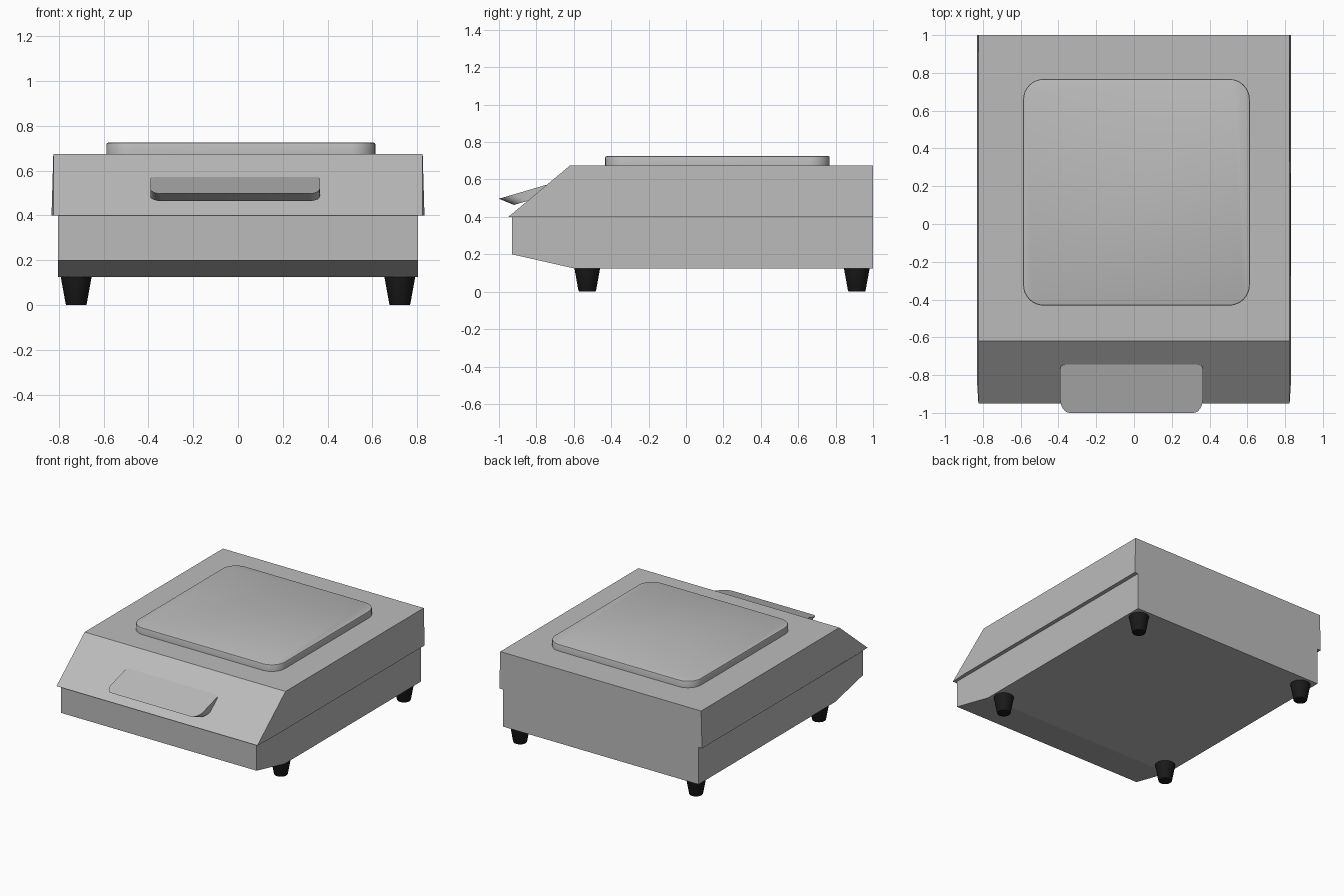
import bpy, bmesh, math
from mathutils import Matrix

cube = bpy.data.objects.get("Cube")
if cube:
    bpy.data.objects.remove(cube, do_unlink=True)


def material(name, rgb):
    m = bpy.data.materials.new(name)
    m.use_nodes = True
    m.diffuse_color = (*rgb, 1)
    m.node_tree.nodes["Principled BSDF"].inputs["Base Color"].default_value = (*rgb, 1)
    return m


GREY = material("grey_casing", (0.5, 0.5, 0.5))
BLACK = material("black_rubber", (0.01, 0.01, 0.01))


def finish(name, bm, mat, smooth=False):
    bmesh.ops.recalc_face_normals(bm, faces=bm.faces[:])
    mesh = bpy.data.meshes.new(name)
    bm.to_mesh(mesh)
    bm.free()
    mesh.materials.append(mat)
    ob = bpy.data.objects.new(name, mesh)
    bpy.context.collection.objects.link(ob)
    if smooth:
        bpy.ops.object.select_all(action="DESELECT")
        ob.select_set(True)
        bpy.context.view_layer.objects.active = ob
        bpy.ops.object.shade_smooth_by_angle(angle=math.radians(35))
    return ob


def side_prism(profile, centre=0.0):
    """Span a side profile of (half width, y, z) points across x."""
    bm = bmesh.new()
    left, right = [[bm.verts.new((centre + s * w, y, z)) for w, y, z in profile]
                   for s in (1, -1)]
    bm.faces.new(left)
    bm.faces.new(right[::-1])
    for i in range(len(profile)):
        j = (i + 1) % len(profile)
        bm.faces.new((left[i], right[i], right[j], left[j]))
    return bm


# Lower casing with a raised front underside
W = 0.803
finish("lower_casing", side_prism([
    (W, 1, 0.125), (W, 1, 0.4), (W, -0.93, 0.4),
    (W, -0.93, 0.2), (W, -0.6, 0.125)]), GREY)

# Upper cover: overhanging, slightly flared sides and sloping front
finish("upper_cover", side_prism([
    (0.832, 1, 0.4), (0.824, 1, 0.675), (0.824, -0.62, 0.675),
    (0.824, -0.95, 0.4), (0.832, -0.82, 0.4)]), GREY)

# Weighing plate with rounded corners and softened rim
bm = bmesh.new()
bmesh.ops.create_cube(bm, size=1, matrix=Matrix.Translation((0.013, 0.168, 0.695))
                      @ Matrix.Diagonal((1.2, 1.2, 0.06, 1)))
upright = [e for e in bm.edges if abs(e.verts[0].co.z - e.verts[1].co.z) > 0.01]
bmesh.ops.bevel(bm, geom=upright, offset=0.11, segments=8, profile=0.5, affect="EDGES")
rim = [e for e in bm.edges if all(v.co.z > 0.72 for v in e.verts)]
bmesh.ops.bevel(bm, geom=rim, offset=0.008, segments=2, profile=0.5, affect="EDGES")
finish("weighing_plate", bm, GREY, True)

# Tilted control panel emerging from the sloping front
H = 0.378
bm = side_prism([(H, -0.745, 0.572), (H, -1, 0.497), (H, -0.92, 0.464),
                 (H, -0.72, 0.522)], -0.013)
bm.edges.ensure_lookup_table()


def corner_edges(y_min, y_max):
    return [e for e in bm.edges
            if abs(e.verts[0].co.x - e.verts[1].co.x) < 0.001
            and all(y_min < v.co.y < y_max for v in e.verts)]


bmesh.ops.bevel(bm, geom=corner_edges(-1.1, -0.9), offset=0.05, segments=6,
                profile=0.5, affect="EDGES")
bmesh.ops.bevel(bm, geom=corner_edges(-0.76, -0.7), offset=0.025, segments=4,
                profile=0.5, affect="EDGES")
finish("control_panel", bm, GREY, True)

# Four tapered rubber feet
for side, x in (("left", 0.722), ("right", -0.722)):
    for end, y in (("front", -0.528), ("back", 0.913)):
        bm = bmesh.new()
        bmesh.ops.create_cone(bm, cap_ends=True, segments=32, radius1=0.046,
                              radius2=0.069, depth=0.127,
                              matrix=Matrix.Translation((x, y, 0.0635)))
        base = [e for e in bm.edges if all(v.co.z < 0.01 for v in e.verts)]
        bmesh.ops.bevel(bm, geom=base, offset=0.005, segments=2, profile=0.5,
                        affect="EDGES")
        finish(f"{end}_{side}_foot", bm, BLACK, True)
